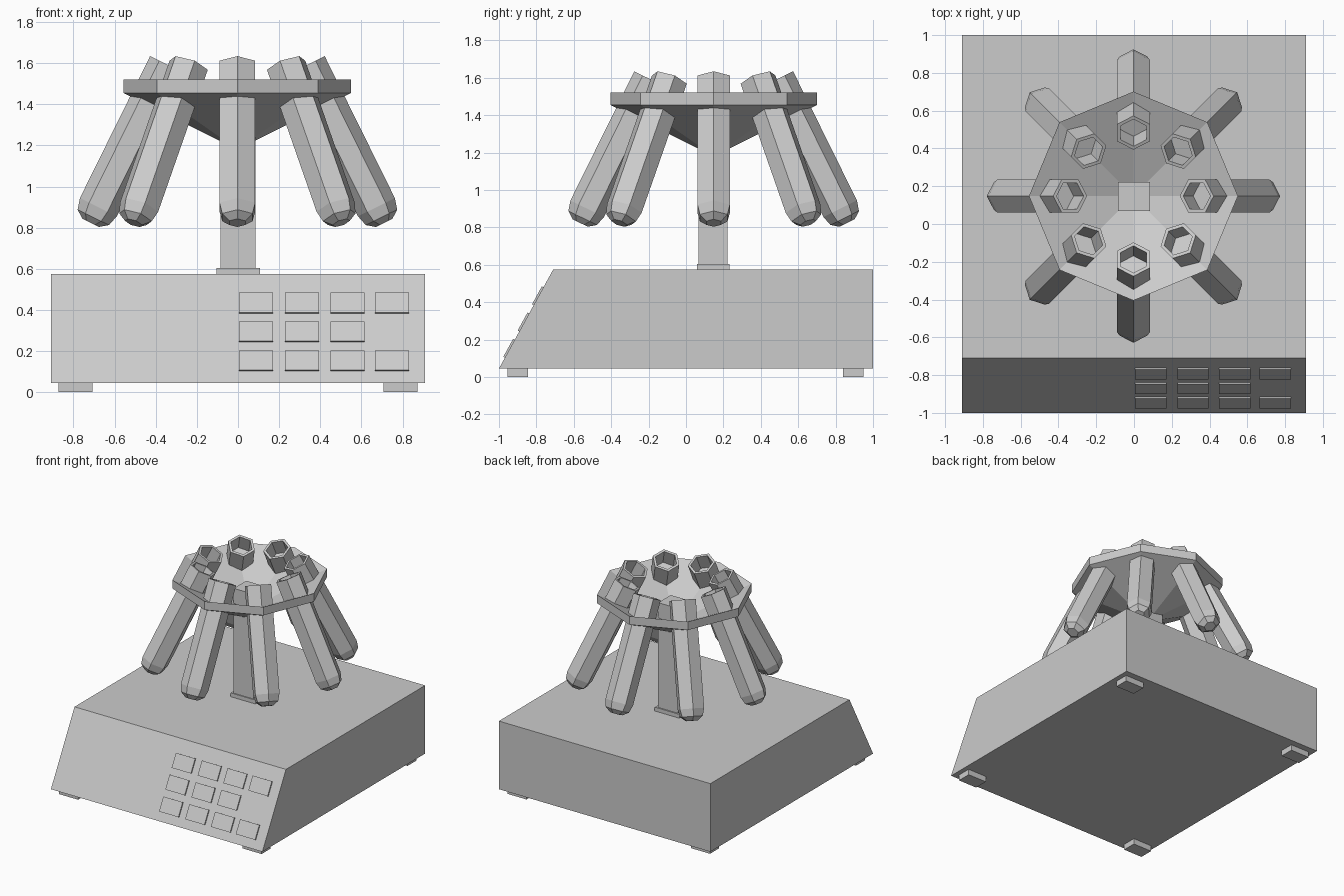
import bpy, bmesh, math
from mathutils import Matrix, Vector

if "Cube" in bpy.data.objects:
    bpy.data.objects.remove(bpy.data.objects["Cube"])

CX, CY = -0.003, 0.148      # rotor axis


def finish(name, bm):
    bmesh.ops.recalc_face_normals(bm, faces=bm.faces[:])
    me = bpy.data.meshes.new(name)
    bm.to_mesh(me)
    bm.free()
    ob = bpy.data.objects.new(name, me)
    bpy.context.collection.objects.link(ob)
    return ob


def box(name, lo, hi):
    bm = bmesh.new()
    lo, hi = Vector(lo), Vector(hi)
    bmesh.ops.create_cube(bm, size=1, matrix=Matrix.Translation((lo + hi) / 2)
                          @ Matrix.Diagonal((*(hi - lo), 1)))
    return finish(name, bm)


def lathe(name, profile, sides, matrix):
    """Closed low-poly solid from (radius, height) rings, capped at both ends."""
    bm = bmesh.new()
    rings = []
    for r, z in profile:
        rings.append([bm.verts.new((r * math.cos(2 * math.pi * i / sides),
                                    r * math.sin(2 * math.pi * i / sides), z))
                      for i in range(sides)])
    for a, b in zip(rings, rings[1:]):
        for i in range(sides):
            j = (i + 1) % sides
            bm.faces.new((a[i], a[j], b[j], b[i]))
    bm.faces.new(rings[0])
    bm.faces.new(rings[-1])
    bm.transform(matrix)
    return finish(name, bm)


# Housing: side profile extruded across the width
bm = bmesh.new()
profile = [(-1, 0.045), (-0.71, 0.575), (1, 0.575), (1, 0.045)]
face = bm.faces.new([bm.verts.new((-0.91, y, z)) for y, z in profile])
ext = bmesh.ops.extrude_face_region(bm, geom=[face])
bmesh.ops.translate(bm, vec=(1.82, 0, 0),
                    verts=[v for v in ext["geom"] if isinstance(v, bmesh.types.BMVert)])
finish("housing", bm)

# Feet
for x in (-0.79, 0.79):
    for y in (-0.90, 0.895):
        box("foot", (x - 0.082, y - 0.055, 0), (x + 0.082, y + 0.055, 0.05))

# Buttons on the sloped front panel
slope = math.atan2(0.53, 0.29)
for zc, count in ((0.432, 4), (0.292, 3), (0.151, 4)):
    for x in (0.088, 0.312, 0.533, 0.748)[:count]:
        y = -1 + (zc - 0.045) * 0.29 / 0.53
        b = box("button", (-0.083, -0.055, -0.01), (0.083, 0.055, 0.01))
        b.data.transform(Matrix.Translation((x, y, zc)) @ Matrix.Rotation(slope, 4, 'X'))

# Drive shaft and its flange
box("shaft_flange", (-0.105, 0.06, 0.57), (0.107, 0.232, 0.605))
box("drive_shaft", (-0.085, 0.068, 0.6), (0.084, 0.222, 1.42))

# Rotor: octagonal dish, hollow on top
axis = Matrix.Translation((CX, CY, 0))
lathe("rotor_dish", [(0.03, 1.265), (0.553, 1.52), (0.553, 1.455), (0.03, 1.195)], 8, axis)

# Tubes: open hexagonal tubes leaning outward at the bottom
tube = [(0.08, -0.12), (0.08, 0), (0.1, 0), (0.1, -0.77), (0.085, -0.825), (0.045, -0.855)]
for k in range(8):
    m = (axis @ Matrix.Rotation(k * math.pi / 4, 4, 'Z')
         @ Matrix.Translation((0.335, 0, 1.59)) @ Matrix.Rotation(math.radians(-26.3), 4, 'Y'))
    lathe("tube_%d" % (k + 1), tube, 6, m)
